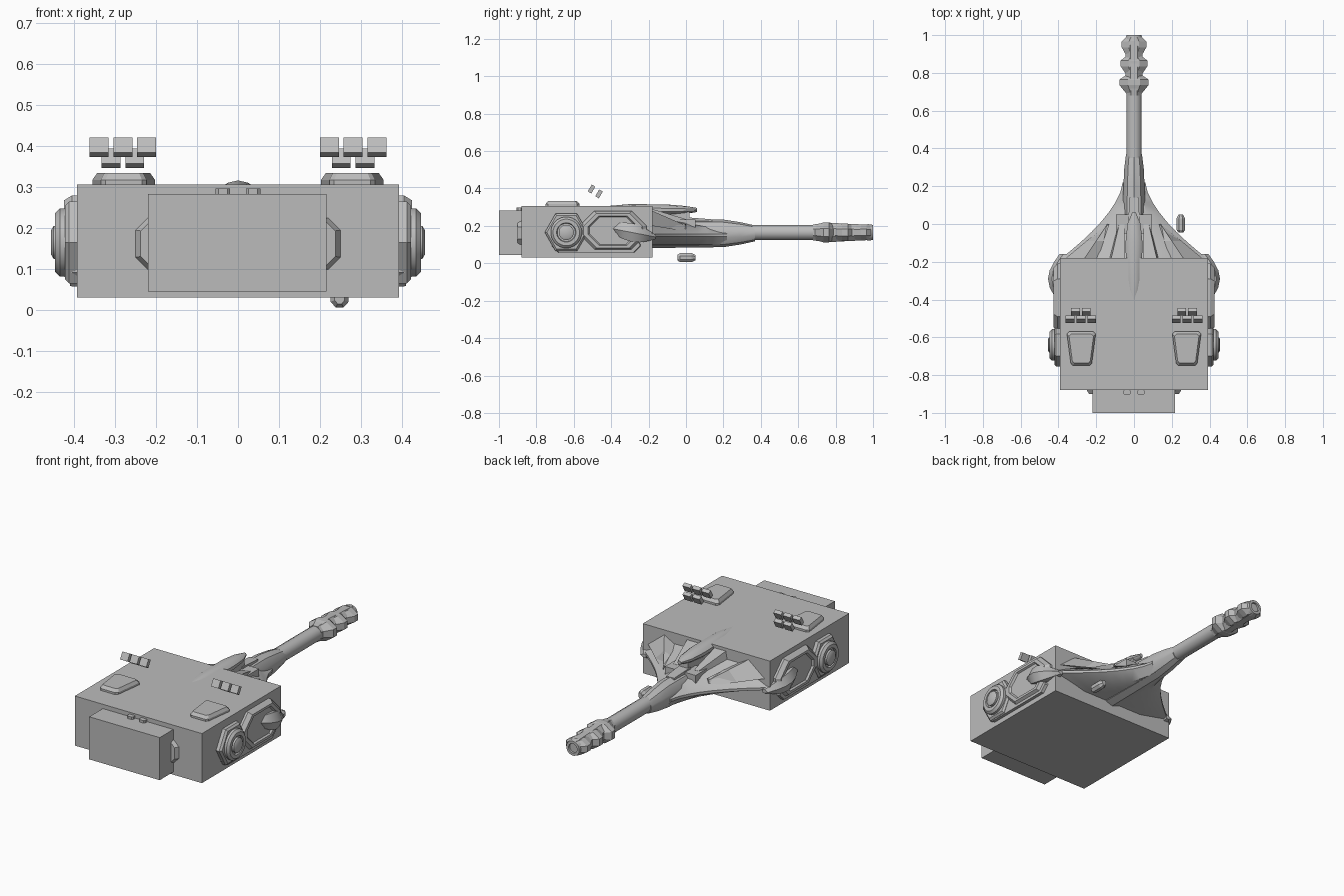
import bpy, bmesh, math
from mathutils import Vector

cube = bpy.data.objects.get("Cube")
if cube:
    bpy.data.objects.remove(cube, do_unlink=True)

tone = (0.5, 0.5, 0.5, 1)
grey = bpy.data.materials.new("plain grey")
grey.use_nodes = True
grey.diffuse_color = tone
grey.node_tree.nodes["Principled BSDF"].inputs["Base Color"].default_value = tone


def skin(name, rings, smooth=False, mirror=False):
    """Bridge closed rings of points and cap both ends."""
    bm = bmesh.new()
    loops = [[bm.verts.new(point) for point in ring] for ring in rings]
    for near, far in zip(loops, loops[1:]):
        for i in range(len(near)):
            bm.faces.new((near[i - 1], near[i], far[i], far[i - 1]))
    bm.faces.new(loops[0])
    bm.faces.new(loops[-1])
    bmesh.ops.recalc_face_normals(bm, faces=bm.faces)
    mesh = bpy.data.meshes.new(name)
    bm.to_mesh(mesh)
    bm.free()
    mesh.materials.append(grey)
    part = bpy.data.objects.new(name, mesh)
    bpy.context.collection.objects.link(part)
    if mirror:
        part.modifiers.new("mirror", 'MIRROR')
    if smooth:
        bpy.ops.object.select_all(action='DESELECT')
        bpy.context.view_layer.objects.active = part
        part.select_set(True)
        bpy.ops.object.shade_smooth_by_angle(angle=math.radians(35))
    return part


def oval(width, height, sides, turn=0.5):
    """Polygon around the origin whose flats touch the half sizes."""
    reach = 1 / math.cos(math.pi / sides)
    angles = [math.tau * (i + turn) / sides for i in range(sides)]
    return [(width * reach * math.cos(a), height * reach * math.sin(a)) for a in angles]


def chamfered(width, height, cut):
    """Rectangle around the origin with cut corners."""
    corner = [(width, height - cut), (width - cut, height)]
    top = corner + [(-u, v) for u, v in reversed(corner)]
    return top + [(-u, -v) for u, v in top]


def box(name, low, high):
    (left, front, bottom), (right, back, top) = low, high
    base = [(left, front), (right, front), (right, back), (left, back)]
    return skin(name, [[(x, y, z) for x, y in base] for z in (bottom, top)])


def plate(name, outline, centre, axis, layers, smooth=False, mirror=True):
    """Stack an outline along an axis; layers are (position, scale)."""
    rings = []
    for position, scale in layers:
        ring = []
        for u, v in outline:
            point = [centre[0] + u * scale, centre[1] + v * scale]
            point.insert("xyz".index(axis), position)
            ring.append(point)
        rings.append(ring)
    return skin(name, rings, smooth, mirror)


def spindle(name, x, z, stations, sides, smooth=True):
    """Loft along y; stations are (y, half width, half height)."""
    return skin(name, [[(x + u, y, z + v) for u, v in oval(width, height, sides)]
                       for y, width, height in stations], smooth)


# Main body and rear stowage
body_front, body_back, body_side, body_top = -0.18, -0.88, 0.393, 0.307
box("turret_body", (-body_side, body_back, 0.03), (body_side, body_front, body_top))
box("rear_bin", (-0.22, -1, 0.045), (0.216, body_back, 0.283))
plate("rear_bin_mount", chamfered(0.25, 0.063, 0.03), (0, 0.162), 'y',
      [(body_back, 1), (-0.9, 0.95)], mirror=False)
plate("rear_clip", chamfered(0.018, 0.015, 0.007), (0.037, -0.89), 'z', [(0.27, 1), (0.297, 1)])

# Swept wedge cheeks narrowing in a curve towards the gun
rings = []
for step in range(9):
    t = step / 8
    y = 0.42 * t - 0.2
    edge = 0.06 + 0.35 * (1 - t) ** 1.6
    crest = 0.25 - 0.075 * t
    upper = [(edge, y, 0.157), (edge / 2, y, crest)]
    lower = [(edge / 2, y, 0.1), (edge, y, 0.143)]
    half = lower + upper
    rings.append(half + [(-x, depth, z) for x, depth, z in reversed(half)])
skin("cheek_wedge", rings, smooth=True)

# Raised folded panels and inner ribs on the cheeks
panels, ribs = [], []
for t in (0, 0.5, 1):
    y = body_front + 0.18 * t
    shrink = 1 - 0.6 * t
    panels.append([(0.09 + 0.1 * shrink, y, 0.19 + 0.05 * shrink),
                   (0.06 + 0.2 * shrink, y, 0.15 + 0.13 * shrink),
                   (0.36 * shrink, y, 0.15 + 0.05 * shrink)])
    ribs.append([(0.05, y, 0.19), (0.05, y, 0.2 + 0.09 * shrink),
                 (0.05 + 0.07 * shrink, y, 0.2 + 0.09 * shrink), (0.05 + 0.09 * shrink, y, 0.19)])
skin("cheek_panel", panels, mirror=True)
skin("inner_rib", ribs, mirror=True)

# Gun, its mantlet and the ridge above
gun = 0.165
box("mantlet_block", (-0.095, -0.05, 0.16), (0.095, 0.05, 0.235))
box("ridge_stem", (-0.025, body_front, gun), (0.025, 0.02, 0.285))
spindle("gun_ridge", 0, 0.285, [(-0.42, 0.02, 0.02), (-0.3, 0.04, 0.03), (-0.1, 0.045, 0.028),
                                (0, 0.035, 0.02), (0.06, 0.01, 0.01)], 10)
spindle("gun_sleeve", 0, 0.16, [(-0.2, 0.07, 0.075), (0.2, 0.056, 0.07),
                                (0.29, 0.052, 0.057), (0.37, 0.042, 0.04)], 10)
spindle("sight_box", 0, 0.22, [(0, 0.03, 0.026), (0.14, 0.025, 0.015)], 4, smooth=False)
spindle("gun_barrel", 0, gun, [(0.35, 0.04, 0.04), (0.7, 0.04, 0.04)], 12)

# Muzzle brake with three flared baffles
spindle("muzzle_core", 0, gun, [(0.68, 0.04, 0.042), (0.75, 0.044, 0.053),
                                (0.85, 0.044, 0.047), (0.98, 0.044, 0.041)], 8, smooth=False)
for baffle in range(3):
    y = 0.75 + baffle / 10
    flare = 0.077 - 0.006 * baffle
    tall = 0.053 - 0.006 * baffle
    spindle(f"muzzle_baffle_{baffle}", 0, gun,
            [(y - 0.06, 0.04, 0.04), (y - 0.015, flare, tall), (y + 0.015, flare, tall),
             (y + 0.04, 0.04, 0.04)], 8, smooth=False)
spindle("muzzle_ring", 0, gun, [(y, radius, radius) for y, radius in
                               ((0.97, 0.045), (1, 0.04), (1, 0.026), (0.975, 0.024))], 16)

# Side wheels: hexagonal base, dished rim and cap
hub = (-0.64, gun)
plate("wheel_base", oval(0.1, 0.1, 6, 0), hub, 'x', [(0.38, 1), (0.412, 1), (0.422, 0.9)])
plate("wheel_rim", oval(0.083, 0.083, 24), hub, 'x',
      [(0.4, 1), (0.435, 1), (0.447, 0.85), (0.447, 0.62), (0.436, 0.58)], smooth=True)
plate("wheel_cap", oval(0.04, 0.04, 20), hub, 'x', [(0.42, 1), (0.45, 1), (0.456, 0.75)], smooth=True)

# Side armour and lower skirt
plate("side_armour", chamfered(0.18, 0.105, 0.08), (-0.39, 0.175), 'x',
      [(0.38, 1), (0.405, 1), (0.425, 0.88), (0.425, 0.75), (0.415, 0.7)])
plate("side_skirt", chamfered(0.24, 0.04, 0.035), (-0.48, 0.097), 'x', [(0.38, 1), (0.41, 0.97)])

# Swept fin, fullest in the middle
rings = []
for step in range(7):
    t = step / 6
    bulge = math.sin(math.pi * t)
    y, mid, tall = 0.26 * t - 0.42, 0.19 - 0.05 * t, 0.01 + 0.04 * bulge
    reach = 0.395 + 0.06 * bulge
    rings.append([(0.36, y, mid - tall), (reach - 0.02, y, mid - tall), (reach, y, mid),
                  (reach - 0.02, y, mid + tall), (0.36, y, mid + tall)])
skin("side_fin", rings, smooth=True, mirror=True)

# Roof hatches, narrower at the rear
hatch = [(u * (1 + 2 * v), v) for u, v in chamfered(0.066, 0.09, 0.012)]
plate("roof_hatch", hatch, (0.279, -0.66), 'z', [(0.3, 1), (0.318, 1), (0.334, 0.85)])

# Tilted launcher blocks, three behind two
along = Vector((0, 0.5, 0.87)) * 0.021
across = Vector((0, 0.87, -0.5)) * 0.011
half_width = Vector((0.023, 0, 0))
for row, count in (("rear", 3), ("front", 2)):
    for i in range(count):
        drop = 3 - count
        centre = Vector((0.281 + (i - (count - 1) / 2) * 0.058, -0.505 + 0.04 * drop, 0.397 - 0.026 * drop))
        section = [along + across, along - across, -along - across, across - along]
        skin(f"launcher_{row}_{i}", [[centre + end + corner for corner in section]
                                     for end in (half_width, -half_width)], mirror=True)

# Small side pod beneath the left cheek
spindle("side_pod", 0.248, 0.03, [(-0.046, 0.012, 0.015), (-0.032, 0.022, 0.024),
                                  (0.03, 0.022, 0.024), (0.05, 0.012, 0.015)], 8, smooth=False)
